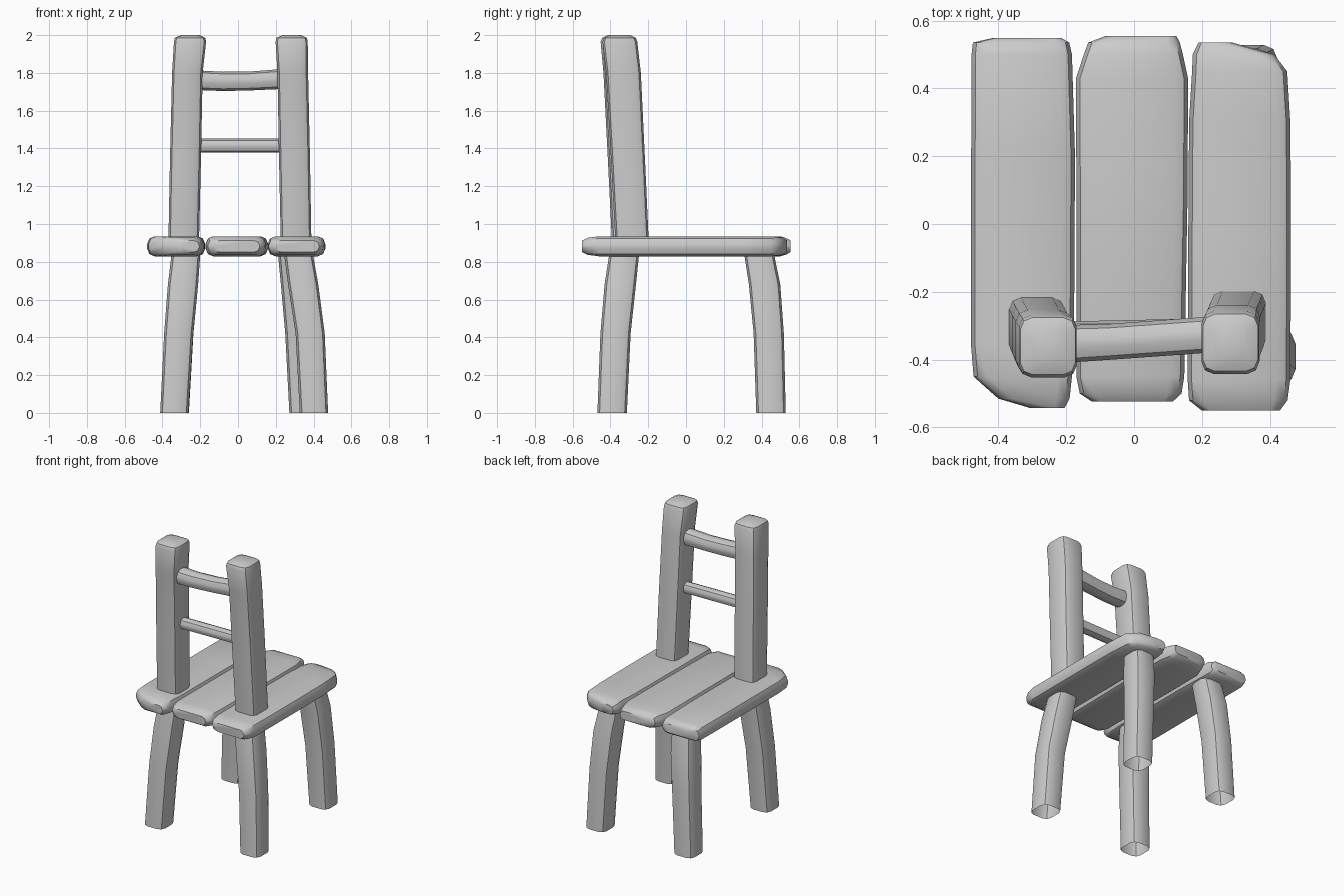
import bpy, bmesh, math

MAP = {'x': lambda t, u, v: (t, u, v),
       'y': lambda t, u, v: (u, t, v),
       'z': lambda t, u, v: (u, v, t)}


def ring(u, v, hu, hv, r):
    """Rounded rectangle with three points per corner."""
    r = min(r, hu * 0.9, hv * 0.9)
    pts = []
    for k, (sx, sy) in enumerate(((1, 1), (-1, 1), (-1, -1), (1, -1))):
        for j in range(3):
            a = math.radians(90 * k + 45 * j)
            pts.append((u + sx * (hu - r) + r * math.cos(a),
                        v + sy * (hv - r) + r * math.sin(a)))
    return pts


def loft(name, axis, sections, r, cap_start=True, cap_end=True):
    """Skin sections (t, u, v, half_u, half_v) along one axis."""
    bm = bmesh.new()
    rings = [[bm.verts.new(MAP[axis](t, a, b)) for a, b in ring(u, v, hu, hv, r)]
             for t, u, v, hu, hv in sections]
    for p, q in zip(rings, rings[1:]):
        for i in range(len(p)):
            j = (i + 1) % len(p)
            bm.faces.new((p[i], p[j], q[j], q[i]))
    if cap_start:
        bm.faces.new(rings[0][::-1])
    if cap_end:
        bm.faces.new(rings[-1])
    if axis == 'y':
        bmesh.ops.reverse_faces(bm, faces=bm.faces)
    me = bpy.data.meshes.new(name)
    bm.to_mesh(me)
    bm.free()
    ob = bpy.data.objects.new(name, me)
    bpy.context.collection.objects.link(ob)
    bpy.ops.object.select_all(action='DESELECT')
    ob.select_set(True)
    bpy.context.view_layer.objects.active = ob
    bpy.ops.object.shade_smooth_by_angle(angle=math.radians(40))
    return ob


# Seat planks: (y, centre x, half width, half thickness), worn ends
planks = {
    "seat_plank_left": [(-0.543, -0.255, 0.05, 0.03), (-0.515, -0.295, 0.105, 0.046),
                        (-0.45, -0.328, 0.145, 0.053), (-0.35, -0.329, 0.152, 0.053),
                        (0.2, -0.327, 0.153, 0.053), (0.5, -0.331, 0.148, 0.053),
                        (0.535, -0.333, 0.142, 0.042), (0.549, -0.315, 0.10, 0.03)],
    "seat_plank_middle": [(-0.523, -0.005, 0.12, 0.03), (-0.50, -0.01, 0.15, 0.045),
                          (-0.45, -0.011, 0.159, 0.053), (0.1, -0.006, 0.164, 0.053),
                          (0.43, -0.006, 0.165, 0.053), (0.50, -0.002, 0.146, 0.05),
                          (0.535, 0.0, 0.135, 0.042), (0.554, 0.02, 0.105, 0.03)],
    "seat_plank_right": [(-0.55, 0.315, 0.115, 0.03), (-0.52, 0.307, 0.145, 0.045),
                         (-0.46, 0.309, 0.151, 0.053), (0.0, 0.311, 0.151, 0.053),
                         (0.30, 0.311, 0.149, 0.053), (0.45, 0.311, 0.14, 0.053),
                         (0.50, 0.293, 0.12, 0.046), (0.535, 0.24, 0.05, 0.032)],
}
for name, secs in planks.items():
    loft(name, 'y', [(y, x, 0.882, w, h) for y, x, w, h in secs], 0.04)

# Back posts leaning backwards, domed tops
posts = {"back_post_left": ((-0.288, -0.303), (-0.268, -0.345), (-0.254, -0.36)),
         "back_post_right": ((0.308, -0.284), (0.29, -0.331), (0.284, -0.35))}
for name, (a, b, c) in posts.items():
    loft(name, 'z', [(0.88, *a, 0.081, 0.088), (1.35, (a[0] + b[0]) / 2, (a[1] + b[1]) / 2, 0.082, 0.09),
                     (1.80, *b, 0.081, 0.092), (1.965, *c, 0.085, 0.092),
                     (1.985, *c, 0.081, 0.084), (2.0, *c, 0.05, 0.055)], 0.035)

# Splayed legs with a knee bend: centre (x, y) at floor, middle, knee, seat
legs = {
    "back_leg_left": ((-0.337, -0.391), (-0.314, -0.373), (-0.291, -0.348), (-0.272, -0.322)),
    "back_leg_right": ((0.402, -0.391), (0.382, -0.373), (0.345, -0.348), (0.314, -0.322)),
    "front_leg_left": ((-0.335, 0.45), (-0.313, 0.438), (-0.291, 0.416), (-0.272, 0.38)),
    "front_leg_right": ((0.347, 0.45), (0.327, 0.438), (0.307, 0.416), (0.283, 0.38)),
}
for name, pts in legs.items():
    loft(name, 'z', [(z, *p, w, w + 0.003) for z, p, w in
                     zip((0, 0.42, 0.68, 0.88), pts, (0.075, 0.077, 0.08, 0.075))],
         0.04, cap_start=False)

# Back rungs: (x, y, z, half depth, half height)
loft("upper_rung", 'x', [(-0.23, -0.355, 1.762, 0.056, 0.052), (-0.08, -0.348, 1.755, 0.053, 0.051),
                         (0.06, -0.338, 1.757, 0.053, 0.05), (0.24, -0.325, 1.768, 0.053, 0.053)], 0.04)
loft("lower_rung", 'x', [(-0.23, -0.325, 1.415, 0.037, 0.037), (0.24, -0.315, 1.415, 0.037, 0.037)], 0.03)
